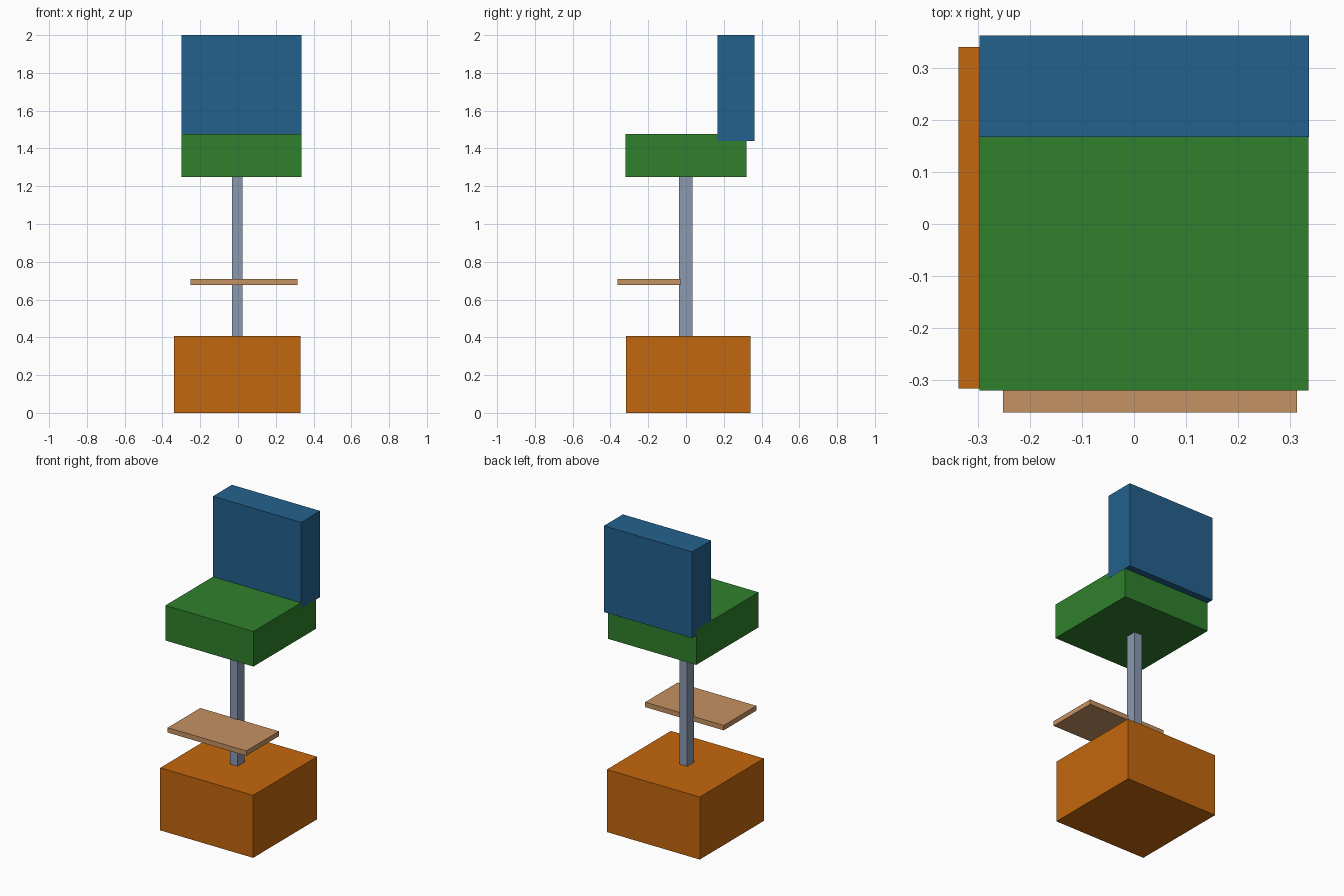
import bpy
from mathutils import Vector

cube = bpy.data.objects.get("Cube")
if cube:
    bpy.data.objects.remove(cube, do_unlink=True)


def linear(c):
    c /= 255
    return c / 12.92 if c <= 0.04045 else ((c + 0.055) / 1.055) ** 2.4


def material(name, *rgb):
    mat = bpy.data.materials.new(name)
    mat.use_nodes = True
    colour = [linear(c) for c in rgb] + [1]
    mat.diffuse_color = colour
    mat.node_tree.nodes["Principled BSDF"].inputs["Base Color"].default_value = colour
    return mat


def box(name, low, high, mat):
    """Flat-faced box spanning two opposite corners."""
    low, high = Vector(low), Vector(high)
    bpy.ops.mesh.primitive_cube_add(size=1)
    obj = bpy.context.object
    obj.name = name
    for v in obj.data.vertices:
        v.co = (low + high) / 2 + v.co * (high - low)
    obj.data.materials.append(mat)
    return obj


orange = material("orange", 196, 103, 13)
grey = material("blue grey", 139, 153, 176)
tan = material("tan wood", 197, 146, 98)
green = material("green", 47, 128, 44)
blue = material("blue", 35, 97, 141)

# Heavy base and square post
box("base", (-0.338, -0.317, 0), (0.331, 0.341, 0.407), orange)
box("post", (-0.032, -0.037, 0.405), (0.024, 0.034, 1.248), grey)

# Thin footrest in front of the post
box("footrest", (-0.252, -0.363, 0.677), (0.314, -0.028, 0.709), tan)

# Seat cushion and backrest
box("seat", (-0.298, -0.321, 1.248), (0.336, 0.32, 1.476), green)
box("backrest", (-0.298, 0.168, 1.439), (0.337, 0.363, 2.0), blue)
